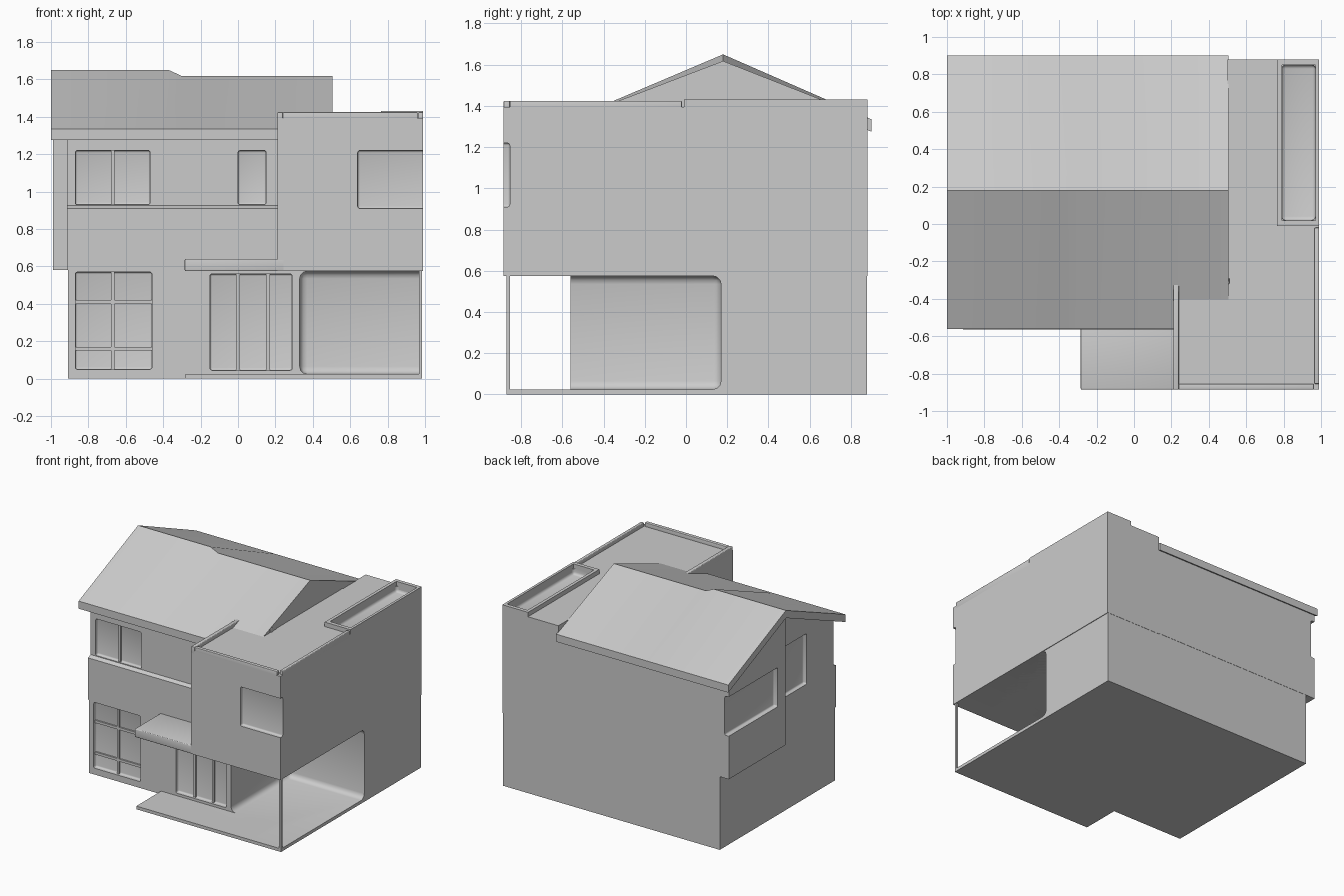
import bpy, bmesh

if "Cube" in bpy.data.objects:
    bpy.data.objects.remove(bpy.data.objects["Cube"])


def finish(name, bm):
    bmesh.ops.recalc_face_normals(bm, faces=bm.faces)
    me = bpy.data.meshes.new(name)
    bm.to_mesh(me)
    bm.free()
    ob = bpy.data.objects.new(name, me)
    bpy.context.collection.objects.link(ob)
    return ob


def loft(name, sections):
    """Closed solid through matching cross-sections."""
    bm = bmesh.new()
    rings = [[bm.verts.new(p) for p in s] for s in sections]
    n = len(rings[0])
    for a, b in zip(rings, rings[1:]):
        for i in range(n):
            bm.faces.new((a[i], a[(i + 1) % n], b[(i + 1) % n], b[i]))
    bm.faces.new(rings[0])
    bm.faces.new(rings[-1])
    return finish(name, bm)


def plan(name, pts, z0, z1):
    return loft(name, [[(x, y, z) for x, y in pts] for z in (z0, z1)])


def side(name, pts, x0, x1):
    return loft(name, [[(x, y, z) for y, z in pts] for x in (x0, x1)])


def box(name, x, y, z, bevel=0.0):
    pts = [(x[0], y[0]), (x[1], y[0]), (x[1], y[1]), (x[0], y[1])]
    ob = plan(name, pts, *z)
    if bevel:
        bm = bmesh.new()
        bm.from_mesh(ob.data)
        bmesh.ops.bevel(bm, geom=bm.edges[:], offset=bevel, segments=3,
                        profile=0.5, affect='EDGES')
        bm.to_mesh(ob.data)
        bm.free()
    return ob


def cut(target, x, y, z, bevel=0.012):
    cutter = box("cutter", x, y, z, bevel)
    cutter.hide_render = True
    mod = target.modifiers.new("cut", 'BOOLEAN')
    mod.operation = 'DIFFERENCE'
    mod.solver = 'EXACT'
    mod.object = cutter
    bpy.context.view_layer.objects.active = target
    bpy.ops.object.modifier_apply(modifier=mod.name)
    bpy.data.objects.remove(cutter)


# Ground storey with the open porch and carport carved out
ground = plan("ground_storey", [(-.91, -.56), (-.28, -.56), (-.28, -.87), (.985, -.87),
                                (.985, .878), (-.91, .878)], 0, .60)
cut(ground, (.33, 1.2), (-1.1, .17), (.025, .575), .04)
cut(ground, (-.6, .7), (-1.1, -.56), (.025, .575), 0)
cut(ground, (-.87, -.46), (-.7, -.53), (.05, .57))
cut(ground, (-.15, .29), (-.7, -.53), (.045, .56))
box("carport_corner_post", (.968, .985), (-.87, -.853), (.01, .59))
box("porch_canopy", (-.285, .25), (-.885, -.55), (.575, .64), .006)

# Upper storey under the pitched roof, with sill ledge
upper = side("upper_storey", [(-.565, .58), (-.565, .91), (-.535, .925), (-.535, 1.29),
                              (.18, 1.59), (.88, 1.30), (.88, .58)], -.915, .50)
cut(upper, (-.87, -.47), (-.7, -.51), (.93, 1.22))
cut(upper, (0, .15), (-.7, -.515), (.93, 1.22))
cut(upper, (-1.1, -.885), (-.2, .12), (.90, 1.30))

# Overhanging side bay with a corner window
bay = side("side_bay", [(.17, .58), (.88, .58), (.88, 1.30), (.17, 1.59)], -.99, -.90)
cut(bay, (-1.2, -.955), (.27, 1.1), (.92, 1.23))

# Pitched roof: the left part rises slightly higher at the ridge
roof_sections = []
for x, ridge in ((-1, 1.65), (-.37, 1.65), (-.30, 1.618), (.505, 1.618)):
    roof_sections.append([(x, -.562, 1.335), (x, .18, ridge), (x, .90, 1.335),
                          (x, .90, 1.275), (x, .18, ridge - .06), (x, -.562, 1.275)])
loft("pitched_roof", roof_sections)

# Flat-roofed block over the carport
block = plan("flat_roof_block", [(.21, -.885), (.99, -.885), (.99, .88), (.50, .88),
                                 (.50, -.30), (.21, -.30)], .575, 1.395)
cut(block, (.64, 1.2), (-1.1, -.855), (.91, 1.22))
cut(block, (.79, .97), (.02, .85), (1.35, 1.6), .02)

# Low parapets round the deck and a raised rim round the roof tray
rims = [((.21, .24), (-.885, -.30)), ((.24, .96), (-.885, -.855)),
        ((.965, .99), (-.855, -.02)), ((.24, .51), (-.32, -.29))]
for i, (x, y) in enumerate(rims):
    box(f"parapet_{i + 1}", x, y, (1.37, 1.425), .005)
tray_rims = [((.765, .79), (-.01, .88)), ((.97, .99), (-.01, .88)),
             ((.79, .97), (-.01, .02)), ((.79, .97), (.85, .88))]
for i, (x, y) in enumerate(tray_rims):
    box(f"tray_rim_{i + 1}", x, y, (1.37, 1.43))

# Window and door bars: (x range, z range, y of the pane)
bars = [((-.68, -.66), (.05, .57), -.53), ((-.87, -.46), (.40, .42), -.53),
        ((-.87, -.46), (.15, .17), -.53), ((-.01, .01), (.045, .56), -.53),
        ((.15, .17), (.045, .56), -.53), ((-.68, -.66), (.93, 1.22), -.51)]
for i, (x, z, y) in enumerate(bars):
    box(f"window_bar_{i + 1}", x, (y - .012, y + .01), z)

# Smooth only the rounded corners
for ob in list(bpy.context.scene.objects):
    bpy.ops.object.select_all(action='DESELECT')
    ob.select_set(True)
    bpy.context.view_layer.objects.active = ob
    bpy.ops.object.shade_smooth_by_angle(angle=0.6)
